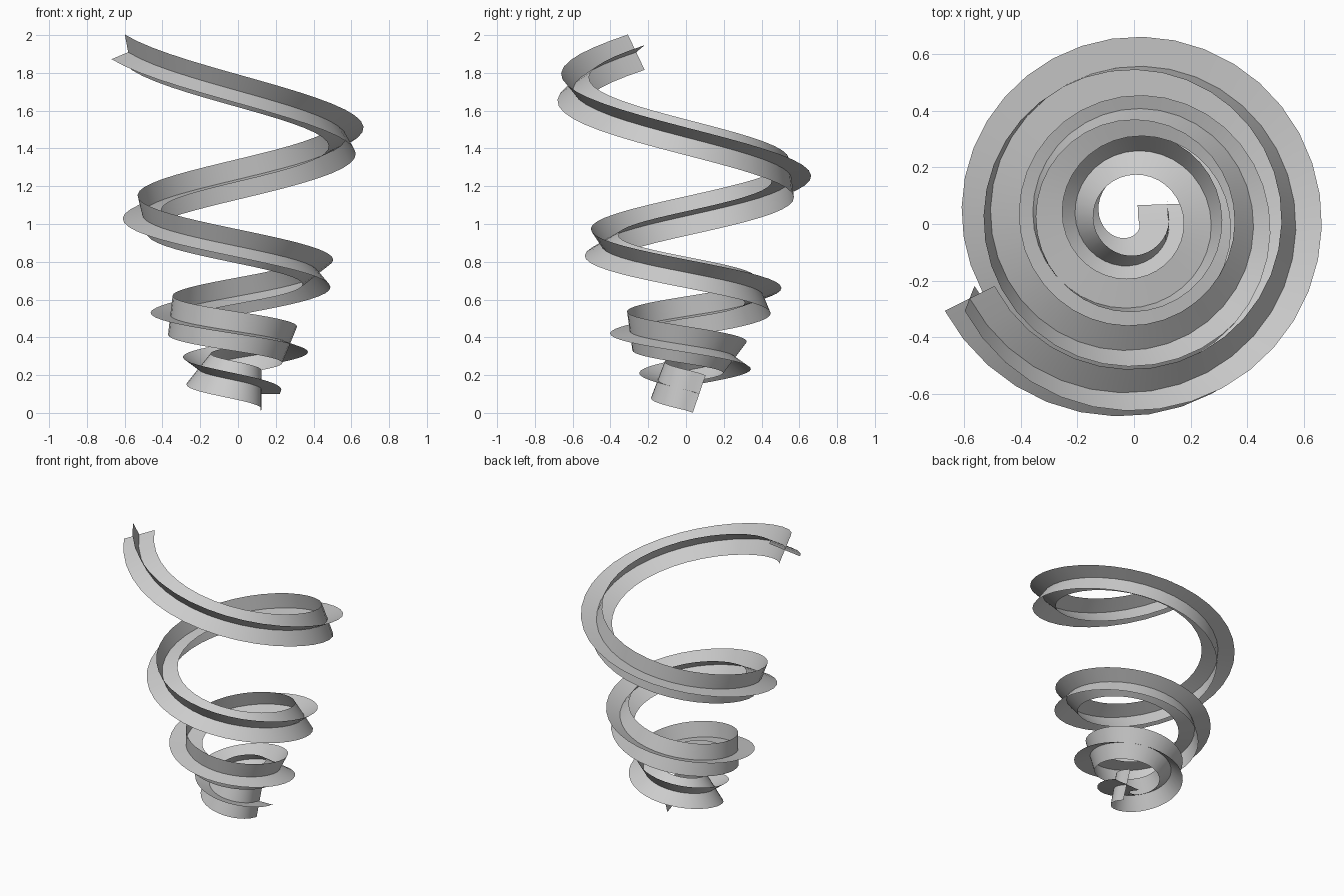
import bpy, bmesh, math
from mathutils import Vector, Quaternion

cube = bpy.data.objects.get("Cube")
if cube:
    bpy.data.objects.remove(cube, do_unlink=True)

HALF_WIDTH = 0.105
AXIS = Vector((-0.005, 0.018))

grey = bpy.data.materials.new("plain grey")
grey.use_nodes = True
grey.diffuse_color = (0.6, 0.6, 0.6, 1)
grey.node_tree.nodes["Principled BSDF"].inputs["Base Color"].default_value = (0.6, 0.6, 0.6, 1)


def spiral_point(t):
    """Widening clockwise spiral that climbs faster towards the top."""
    angle = math.radians(30 - t)
    radius = 0.115 + 0.15 * t / 360
    z = 0.276 * math.exp(0.0016 * t) - 0.176
    if t < 600:
        z += 0.02 * math.sin(math.pi * t / 600)
    return Vector((AXIS.x + radius * math.cos(angle),
                   AXIS.y + radius * math.sin(angle), z))


# Centre line, with a short straight lead-in at the bottom
path = [Vector((0.118, 0.07, 0.1))]
path += [spiral_point(t) for t in range(24, 1265, 10)]

# Minimum-twist frames along the centre line
tangents = [(path[min(i + 1, len(path) - 1)] - path[max(i - 1, 0)]).normalized()
            for i in range(len(path))]
across = tangents[0].cross(Vector((0, 0, 1))).normalized() * -1
frames = []
for i, tangent in enumerate(tangents):
    if i:
        across = tangents[i - 1].rotation_difference(tangent) @ across
        across = (across - tangent * across.dot(tangent)).normalized()
    frames.append((across.copy(), tangent.cross(across).normalized()))


def ribbon(name, side):
    """Sweep one flat arm pair of the cross section along the path."""
    bm = bmesh.new()
    rows = []
    for point, frame in zip(path, frames):
        rows.append([bm.verts.new(point + frame[side] * HALF_WIDTH * s) for s in (-1, 0, 1)])
    for a, b in zip(rows, rows[1:]):
        for j in range(2):
            bm.faces.new((a[j], a[j + 1], b[j + 1], b[j])).smooth = True
    mesh = bpy.data.meshes.new(name)
    bm.to_mesh(mesh)
    bm.free()
    mesh.materials.append(grey)
    obj = bpy.data.objects.new(name, mesh)
    bpy.context.collection.objects.link(obj)


ribbon("level_ribbon", 0)
ribbon("upright_ribbon", 1)
